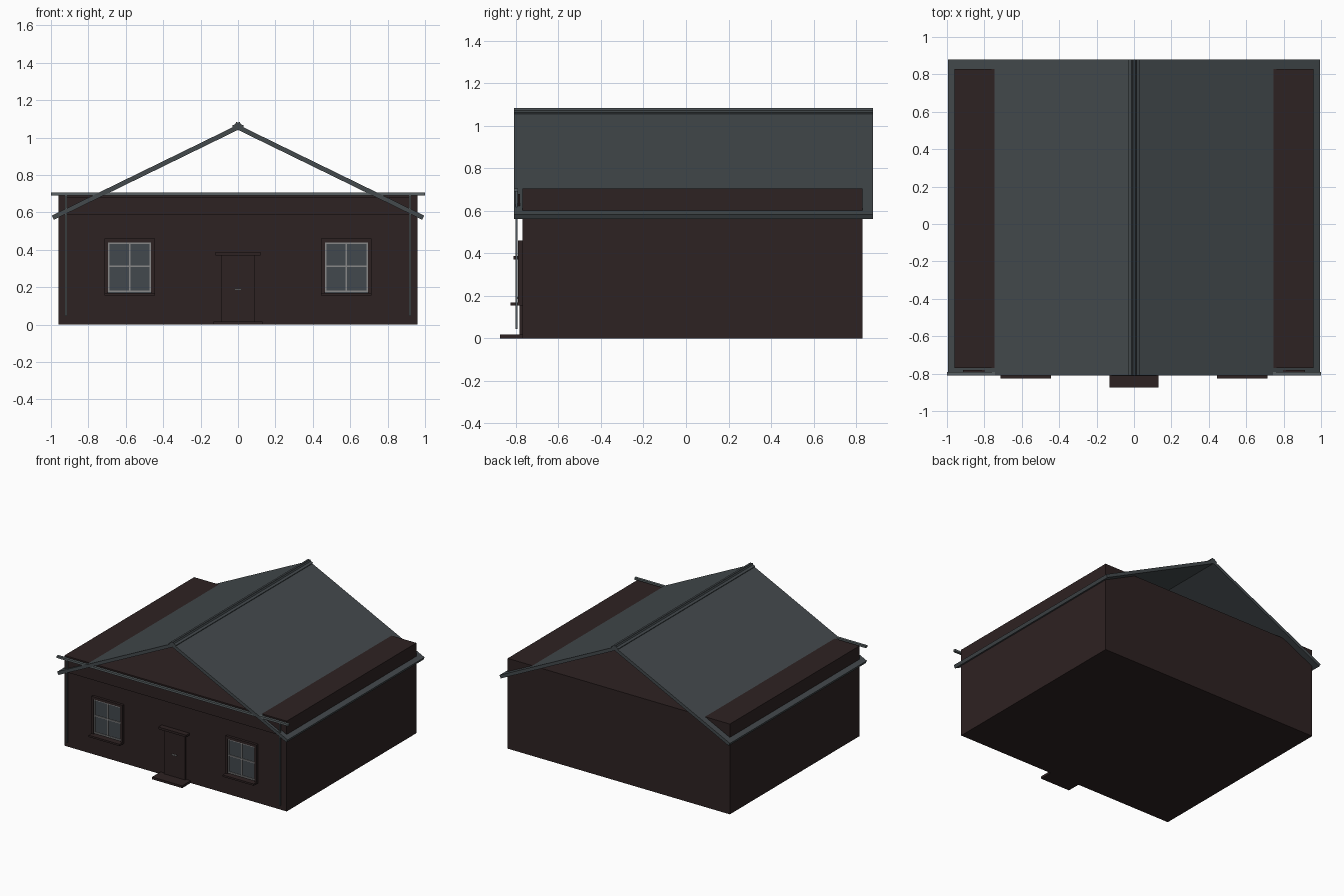
import bpy
import math

if "Cube" in bpy.data.objects:
    bpy.data.objects.remove(bpy.data.objects["Cube"], do_unlink=True)


def material(name, colour):
    m = bpy.data.materials.new(name)
    m.use_nodes = True
    rgba = (*colour, 1)
    m.diffuse_color = rgba
    m.node_tree.nodes["Principled BSDF"].inputs["Base Color"].default_value = rgba
    return m


BROWN = material("dark_brown", (0.027, 0.016, 0.016))
SLATE = material("slate_grey", (0.056, 0.067, 0.073))
GLASS = material("window_glass", (0.055, 0.065, 0.075))
METAL = material("gutter_metal", (0.10, 0.12, 0.125))
PALE = material("pale_grey", (0.25, 0.25, 0.25))


def box(name, x, y, z, mat):
    """Box from (min, max) ranges on each axis."""
    bpy.ops.mesh.primitive_cube_add(size=1)
    ob = bpy.context.object
    ob.name = name
    ob.location = [(a + b) / 2 for a, b in (x, y, z)]
    ob.scale = [b - a for a, b in (x, y, z)]
    bpy.ops.object.transform_apply(location=True, rotation=False, scale=True)
    ob.data.materials.append(mat)
    return ob


WALL = -0.77
ROOF_Y = (-0.81, 0.88)
PITCH = math.atan(0.488)

# House body
box("house_body", (-0.96, 0.96), (WALL, 0.83), (0, 0.705), BROWN)
box("fascia_board", (-0.915, 0.915), (-0.79, -0.78), (0.59, 0.68), BROWN)


# Pitched roof slabs and ridge caps, hinged at the ridge
def slab(name, side, length, thick, top, start=0.0):
    ob = box(name, (start, length), ROOF_Y, (-thick, 0), SLATE)
    if side < 0:
        ob.rotation_euler = (0, 0, 0)
        for v in ob.data.vertices:
            v.co.x *= -1
        ob.data.flip_normals()
    ob.rotation_euler.y = side * PITCH
    ob.location.z = top
    return ob


for side, label in ((1, "left"), (-1, "right")):
    slab(label + "_roof", side, 1.108, 0.025, 1.069)
    slab(label + "_ridge_cap", side, 0.035, 0.014, 1.079, -0.01)

# Front gutter and downpipes
box("front_gutter", (-1, 1), (-0.81, -0.79), (0.69, 0.706), METAL)
for side, label in ((1, "left"), (-1, "right")):
    cx = side * 0.92
    box(label + "_downpipe", (cx - 0.005, cx + 0.005), (-0.803, -0.792), (0.045, 0.69), METAL)

# Windows: surround, sill, glass, pale frame and glazing bars
for side, label in ((1, "left"), (-1, "right")):
    cx, z0, z1, half = side * 0.579, 0.175, 0.44, 0.115
    zc = (z0 + z1) / 2
    n = label + "_window_"
    outer = half + 0.019
    for s, e in ((1, "outer"), (-1, "inner")):
        a, b = sorted((cx + s * half, cx + s * outer))
        box(n + e + "_surround", (a, b), (-0.79, WALL), (0.16, 0.46), BROWN)
        a, b = sorted((cx + s * half, cx + s * (half - 0.008)))
        box(n + e + "_stile", (a, b), (-0.785, WALL), (z0, z1), PALE)
    box(n + "head", (cx - outer, cx + outer), (-0.79, WALL), (z1, 0.46), BROWN)
    box(n + "sill", (cx - outer, cx + outer), (-0.825, WALL), (0.155, z0 - 0.006), BROWN)
    box(n + "glass", (cx - half, cx + half), (-0.777, WALL), (z0 - 0.006, z1), GLASS)
    for z, e in ((z0, "bottom"), (zc, "middle"), (z1 - 0.008, "top")):
        box(n + e + "_rail", (cx - half, cx + half), (-0.784, WALL), (z, z + 0.008), PALE)
    box(n + "bar", (cx - 0.004, cx + 0.004), (-0.783, WALL), (z0, z1), PALE)

# Door with head board, handle and step
box("door", (-0.09, 0.09), (-0.783, WALL), (0.018, 0.37), BROWN)
box("door_head", (-0.12, 0.12), (-0.812, WALL), (0.37, 0.387), BROWN)
box("door_handle", (-0.02, 0.02), (-0.792, -0.783), (0.185, 0.194), PALE)
box("door_step", (-0.13, 0.13), (-0.875, WALL), (0, 0.018), BROWN)
